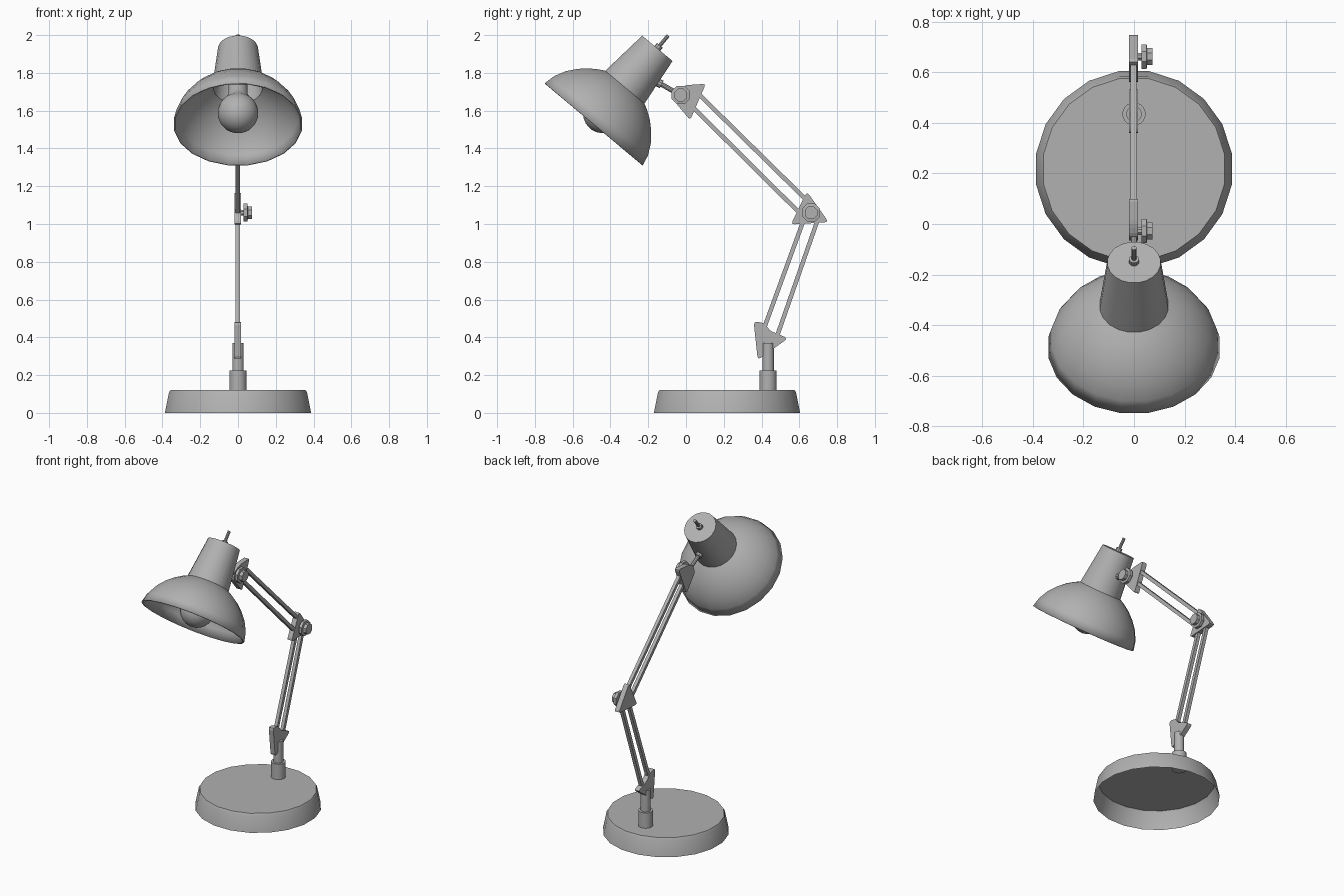
import bpy, bmesh, math
from mathutils import Vector

if "Cube" in bpy.data.objects:
    bpy.data.objects.remove(bpy.data.objects["Cube"])

# Mid grey finish shared by all parts
grey = bpy.data.materials.new("mid_grey")
grey.diffuse_color = (0.44, 0.44, 0.44, 1)
grey.use_nodes = True
grey.node_tree.nodes["Principled BSDF"].inputs["Base Color"].default_value = grey.diffuse_color


def finish(name, bm, smooth=True, angle=35):
    bmesh.ops.recalc_face_normals(bm, faces=bm.faces)
    me = bpy.data.meshes.new(name)
    bm.to_mesh(me)
    bm.free()
    me.materials.append(grey)
    ob = bpy.data.objects.new(name, me)
    bpy.context.collection.objects.link(ob)
    if smooth:
        bpy.ops.object.select_all(action='DESELECT')
        ob.select_set(True)
        bpy.context.view_layer.objects.active = ob
        bpy.ops.object.shade_smooth_by_angle(angle=math.radians(angle))
    return ob


def lathe(name, profile, origin, axis=(0, 0, 1), n=20, cap_start=True, cap_end=True, smooth=True):
    """Revolve (distance along axis, radius) points around an axis."""
    w = Vector(axis).normalized()
    u = Vector((1, 0, 0)) if abs(w.x) < 0.9 else Vector((0, 1, 0))
    v = w.cross(u)
    bm = bmesh.new()
    rings = []
    for t, r in profile:
        ring = []
        for i in range(n):
            a = 2 * math.pi * (i + 0.5) / n
            ring.append(bm.verts.new(Vector(origin) + w * t + (u * math.cos(a) + v * math.sin(a)) * r))
        rings.append(ring)
    for p, q in zip(rings, rings[1:]):
        for i in range(n):
            j = (i + 1) % n
            bm.faces.new((p[i], p[j], q[j], q[i]))
    if cap_start:
        bm.faces.new(rings[0])
    if cap_end:
        bm.faces.new(rings[-1])
    return finish(name, bm, smooth)


def rod(name, a, b, r, n=8):
    d = Vector(b) - Vector(a)
    return lathe(name, [(0, r), (d.length, r)], a, d, n)


def plate(name, corners, x0, x1, cut=0.02):
    """Plate in the side plane with clipped, slightly rounded corners."""
    pts = []
    for i, c in enumerate(corners):
        c = Vector(c)
        p = c + (Vector(corners[i - 1]) - c).normalized() * cut
        q = c + (Vector(corners[(i + 1) % len(corners)]) - c).normalized() * cut
        for t in (0, 0.5, 1):
            pts.append(p * (1 - t) ** 2 + c * 2 * t * (1 - t) + q * t * t)
    bm = bmesh.new()
    f = bm.faces.new([bm.verts.new((x0, p.x, p.y)) for p in pts])
    ext = bmesh.ops.extrude_face_region(bm, geom=[f])
    bmesh.ops.translate(bm, vec=(x1 - x0, 0, 0),
                        verts=[e for e in ext['geom'] if isinstance(e, bmesh.types.BMVert)])
    return finish(name, bm, smooth=False)


# Hollow base, open underneath
lathe("base", [(0, 0.392), (0.108, 0.37), (0.12, 0.363)], (0, 0.217, 0), cap_start=False)

# Socket and post
lathe("socket", [(0.11, 0.046), (0.225, 0.046)], (0, 0.435, 0), n=16)
lathe("post", [(0.22, 0.031), (0.37, 0.031)], (0, 0.435, 0), n=16)

# Joint plates
X0, X1 = -0.019, 0.015
plate("lower_bracket", [(0.358, 0.485), (0.42, 0.475), (0.44, 0.437), (0.54, 0.395), (0.38, 0.28)], X0, X1)
plate("elbow_bracket", [(0.64, 1.172), (0.755, 1.01), (0.555, 0.997)], X0, X1)
plate("upper_bracket", [(0.105, 1.742), (0.022, 1.55), (-0.07, 1.66), (-0.05, 1.715), (0.0, 1.735)], X0, X1, 0.016)

# Parallel square arm bars
bars = {
    "lower_arm_front": ((0.405, 0.425), (0.628, 1.035)),
    "lower_arm_back": ((0.48, 0.40), (0.70, 1.03)),
    "upper_arm_front": ((0.025, 1.63), (0.63, 1.03)),
    "upper_arm_back": ((0.075, 1.68), (0.68, 1.085)),
}
for name, (a, b) in bars.items():
    rod(name, (-0.002, *a), (-0.002, *b), 0.016, 4)

# Clamping knobs on the right side
for name, y, z in (("elbow_knob", 0.662, 1.06), ("head_knob", -0.028, 1.683)):
    lathe(name, [(0.0, 0.016), (0.03, 0.016), (0.03, 0.052), (0.05, 0.052),
                 (0.052, 0.036), (0.074, 0.036)], (0, y, z), (1, 0, 0), 8, smooth=False)

# Lamp head: dome shade and tapered neck in one shell
AX = Vector((0, 0.642, 0.767)).normalized()
C = Vector((0, -0.488, 1.528))
shade = lathe("shade", [(0, 0.343), (0.06, 0.329), (0.12, 0.298), (0.17, 0.257), (0.21, 0.213),
                        (0.24, 0.168), (0.256, 0.137), (0.524, 0.106)],
              C, AX, 20, cap_start=False)
mod = shade.modifiers.new("thickness", 'SOLIDIFY')
mod.thickness = 0.008
mod.offset = -1

# Bulb with its stem
R, T = 0.108, 0.078
bulb = [(T - R * math.cos(math.radians(a)), R * math.sin(math.radians(a))) for a in range(5, 141, 15)]
lathe("bulb", bulb + [(0.20, 0.052), (0.50, 0.05)], C, AX, 20)

# Switch on the cap
lathe("switch", [(0.515, 0.02), (0.545, 0.02), (0.545, 0.010), (0.613, 0.010)], C, AX, 10)

# Rod from the head to the upper joint
rod("head_stem", (0, -0.17, 1.762), (0, -0.03, 1.683), 0.013, 10)
lathe("stem_collar", [(0, 0.022), (0.03, 0.022)], (0, -0.155, 1.753), (0, 0.14, -0.079), 10)
